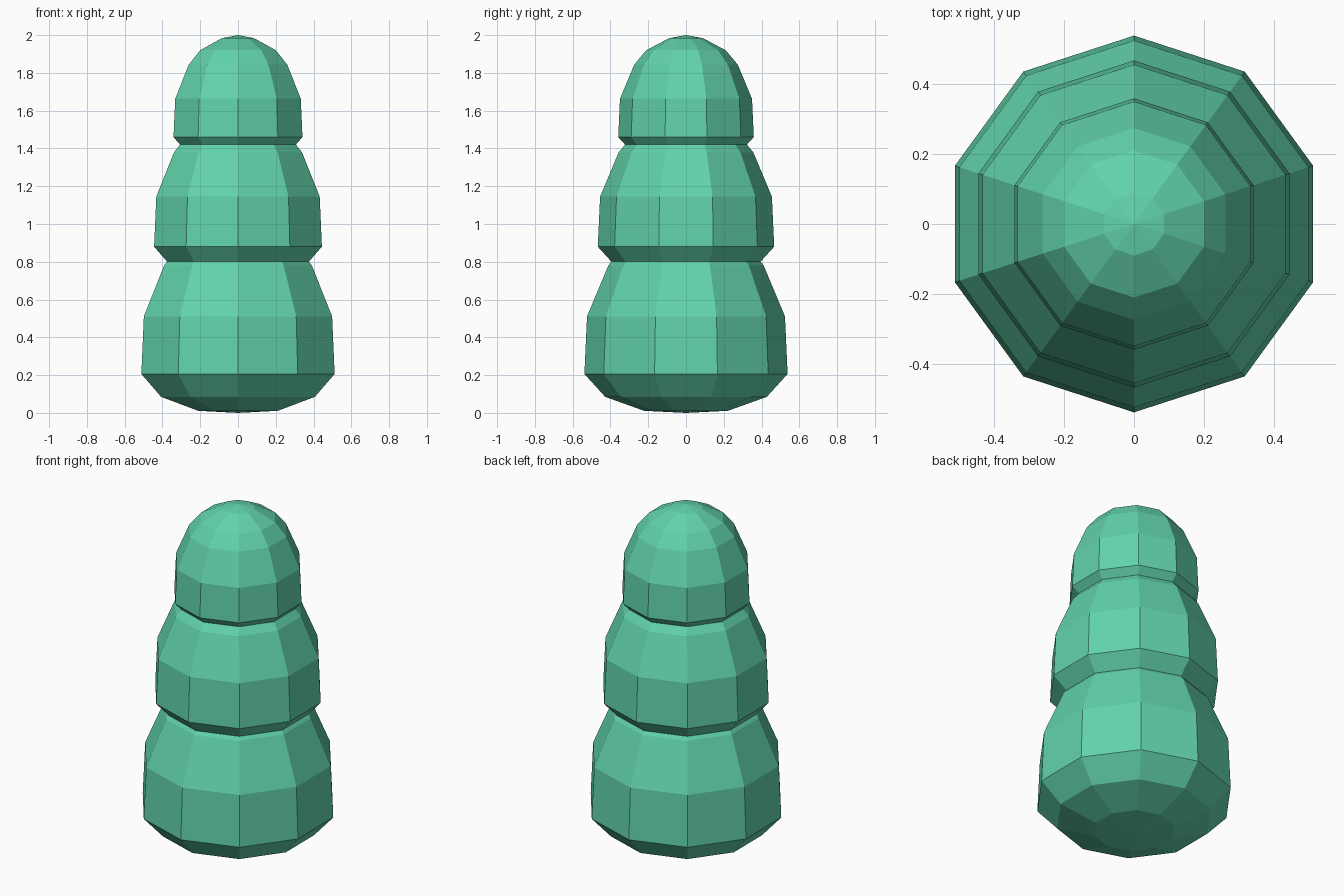
import bpy, bmesh, math

if "Cube" in bpy.data.objects:
    bpy.data.objects.remove(bpy.data.objects["Cube"])

SIDES = 10

# One foliage material
leaf = bpy.data.materials.new("leaf green")
leaf.diffuse_color = (0.12, 0.65, 0.40, 1.0)
leaf.use_nodes = True
leaf.node_tree.nodes["Principled BSDF"].inputs["Base Color"].default_value = leaf.diffuse_color

# Dome profile (radius, height above the widest ring) at full size
PROFILE = [(0.222, -0.195), (0.428, -0.121), (0.538, 0.0), (0.524, 0.305),
           (0.411, 0.575), (0.315, 0.69), (0.135, 0.785)]
BOTTOM, TOP = -0.206, 0.81


def dome(name, scale, z):
    """Faceted ten-sided dome with its widest ring at height z."""
    bm = bmesh.new()
    rings = []
    for r, h in PROFILE:
        ring = []
        for i in range(SIDES):
            a = math.pi / 2 + math.tau * i / SIDES
            ring.append(bm.verts.new((r * scale * math.cos(a),
                                      r * scale * math.sin(a), z + h * scale)))
        rings.append(ring)
    low = bm.verts.new((0, 0, z + BOTTOM * scale))
    high = bm.verts.new((0, 0, z + TOP * scale))
    for i in range(SIDES):
        j = (i + 1) % SIDES
        for a, b in zip(rings, rings[1:]):
            bm.faces.new((a[i], a[j], b[j], b[i]))
        bm.faces.new((low, rings[0][j], rings[0][i]))
        bm.faces.new((high, rings[-1][i], rings[-1][j]))
    bmesh.ops.recalc_face_normals(bm, faces=bm.faces)
    mesh = bpy.data.meshes.new(name)
    bm.to_mesh(mesh)
    bm.free()
    mesh.materials.append(leaf)
    obj = bpy.data.objects.new(name, mesh)
    bpy.context.collection.objects.link(obj)
    return obj


# Three overlapping tiers, shrinking upwards
dome("bottom_foliage", 1.0, 0.206)
dome("middle_foliage", 0.868, 0.88)
dome("top_foliage", 0.667, 1.46)
